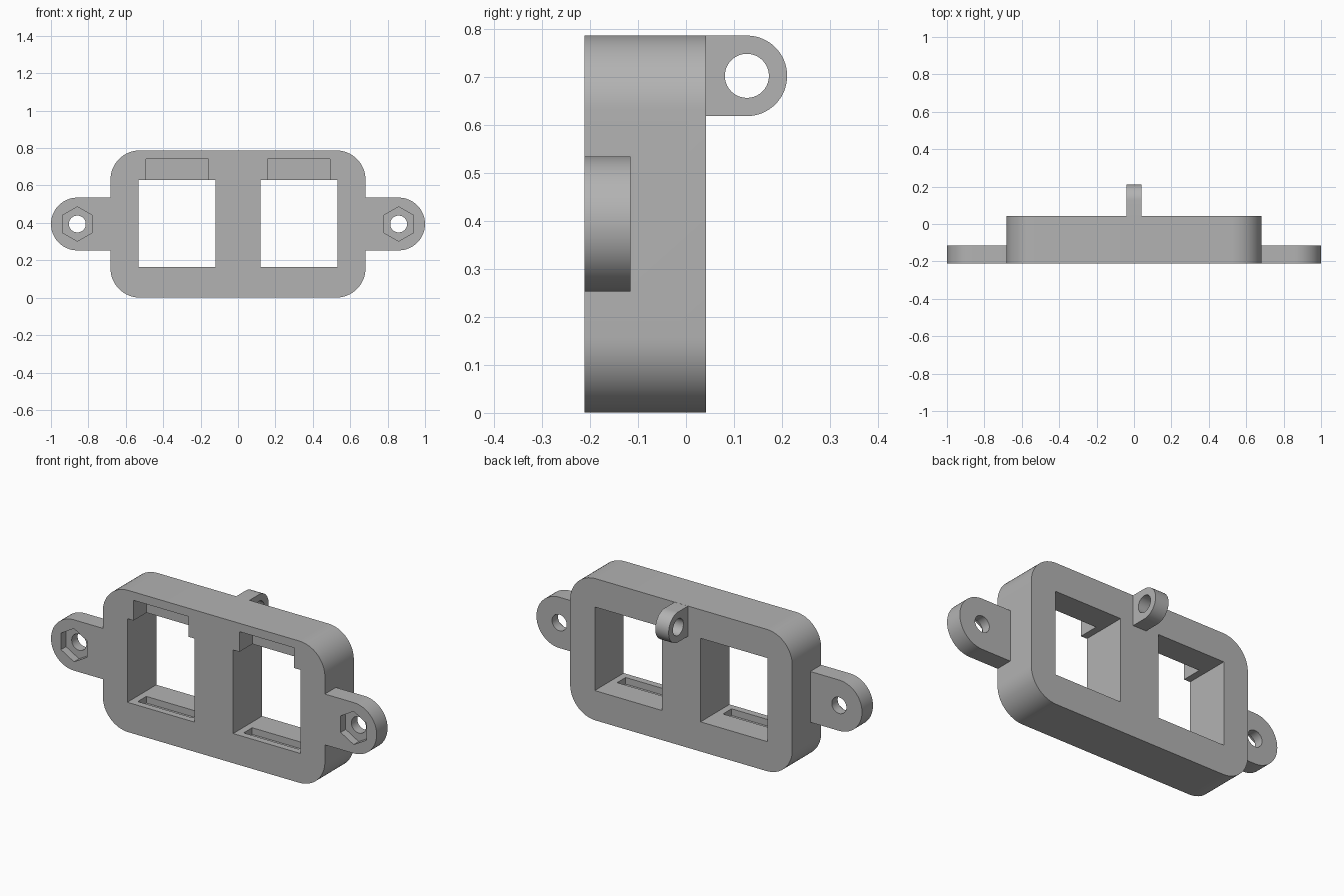
import bpy
import bmesh
from math import cos, sin, pi, radians
from mathutils import Vector

if "Cube" in bpy.data.objects:
    bpy.data.objects.remove(bpy.data.objects["Cube"], do_unlink=True)

FRONT, BACK = -0.212, 0.042
HEIGHT, HALF_WIDTH = 0.787, 0.682
MID_Z = 0.394
EAR_X, EAR_R = 0.859, 0.141
LUG_Y, LUG_Z, LUG_R = 0.127, 0.703, 0.084

grey = bpy.data.materials.new("plain grey")
grey.use_nodes = True
grey.diffuse_color = (0.45, 0.45, 0.45, 1)
grey.node_tree.nodes["Principled BSDF"].inputs["Base Color"].default_value = grey.diffuse_color


def arc(u, v, r, start, end, steps):
    """Points along an arc, angles in degrees."""
    angles = [radians(start + (end - start) * i / steps) for i in range(steps + 1)]
    return [(u + r * cos(a), v + r * sin(a)) for a in angles]


def circle(u, v, r, steps, start=0):
    return arc(u, v, r, start, start + 360, steps)[:-1]


def prism(name, outline, axis, low, high):
    """Extrude a 2D outline: (x, z) along y, or (y, z) along x."""
    bm = bmesh.new()
    place = (lambda u, v, d: (u, d, v)) if axis == "y" else (lambda u, v, d: (d, u, v))
    face = bm.faces.new([bm.verts.new(place(u, v, low)) for u, v in outline])
    result = bmesh.ops.extrude_face_region(bm, geom=[face])
    moved = [g for g in result["geom"] if isinstance(g, bmesh.types.BMVert)]
    shift = Vector(place(0, 0, high - low))
    bmesh.ops.translate(bm, verts=moved, vec=shift)
    bmesh.ops.recalc_face_normals(bm, faces=bm.faces)
    mesh = bpy.data.meshes.new(name)
    bm.to_mesh(mesh)
    bm.free()
    mesh.materials.append(grey)
    obj = bpy.data.objects.new(name, mesh)
    bpy.context.collection.objects.link(obj)
    return obj


def box(name, x0, x1, y0, y1, z0, z1):
    return prism(name, [(x0, z0), (x1, z0), (x1, z1), (x0, z1)], "y", y0, y1)


def combine(target, other, operation):
    """Apply a boolean and discard the helper."""
    mod = target.modifiers.new(operation, "BOOLEAN")
    mod.operation, mod.solver, mod.object = operation, "EXACT", other
    bpy.context.view_layer.objects.active = target
    bpy.ops.object.modifier_apply(modifier=mod.name)
    bpy.data.objects.remove(other, do_unlink=True)


# Rounded frame body
r = 0.157
corners = [(1, 1, 0), (-1, 1, 90), (-1, -1, 180), (1, -1, 270)]
outline = []
for sx, sz, a in corners:
    outline += arc(sx * (HALF_WIDTH - r), MID_Z + sz * (HEIGHT / 2 - r), r, a, a + 90, 16)
frame = prism("double_socket_frame", outline, "y", FRONT, BACK)

# Mounting ears on both sides
for s in (-1, 1):
    ear = arc(s * EAR_X, MID_Z, EAR_R, -90, 90 * (1 if s > 0 else -3), 32)
    ear += [(s * 0.6, MID_Z + EAR_R), (s * 0.6, MID_Z - EAR_R)]
    combine(frame, prism("ear", ear, "y", FRONT, -0.116), "UNION")

# Rear hanging lug
lug = arc(LUG_Y, LUG_Z, LUG_R, -90, 90, 32)
lug += [(0, LUG_Z + LUG_R), (0, LUG_Z - LUG_R)]
combine(frame, prism("lug", lug, "x", -0.041, 0.041), "UNION")
combine(frame, prism("lug_hole", circle(LUG_Y, LUG_Z, 0.046, 40), "x", -0.1, 0.1), "DIFFERENCE")

for s in (-1, 1):
    # Screw hole and hexagonal nut pocket
    combine(frame, prism("screw_hole", circle(s * EAR_X, MID_Z, 0.045, 40), "y", -0.3, 0), "DIFFERENCE")
    combine(frame, prism("nut_pocket", circle(s * EAR_X, MID_Z, 0.092, 6, 30), "y", -0.3, -0.168), "DIFFERENCE")
    # Socket window with upper latch notch and lower catch slot
    x = s * 0.325
    combine(frame, box("window", x - 0.206, x + 0.206, -0.3, 0.2, 0.165, 0.629), "DIFFERENCE")
    combine(frame, box("latch_notch", x - 0.168, x + 0.168, -0.3, -0.098, 0.6, 0.741), "DIFFERENCE")
    combine(frame, box("catch_slot", x - 0.168, x + 0.168, -0.175, -0.1, 0.128, 0.2), "DIFFERENCE")

# Smooth shading with crisp edges
bpy.ops.object.select_all(action="DESELECT")
frame.select_set(True)
bpy.context.view_layer.objects.active = frame
bpy.ops.object.shade_smooth_by_angle(angle=radians(30))
